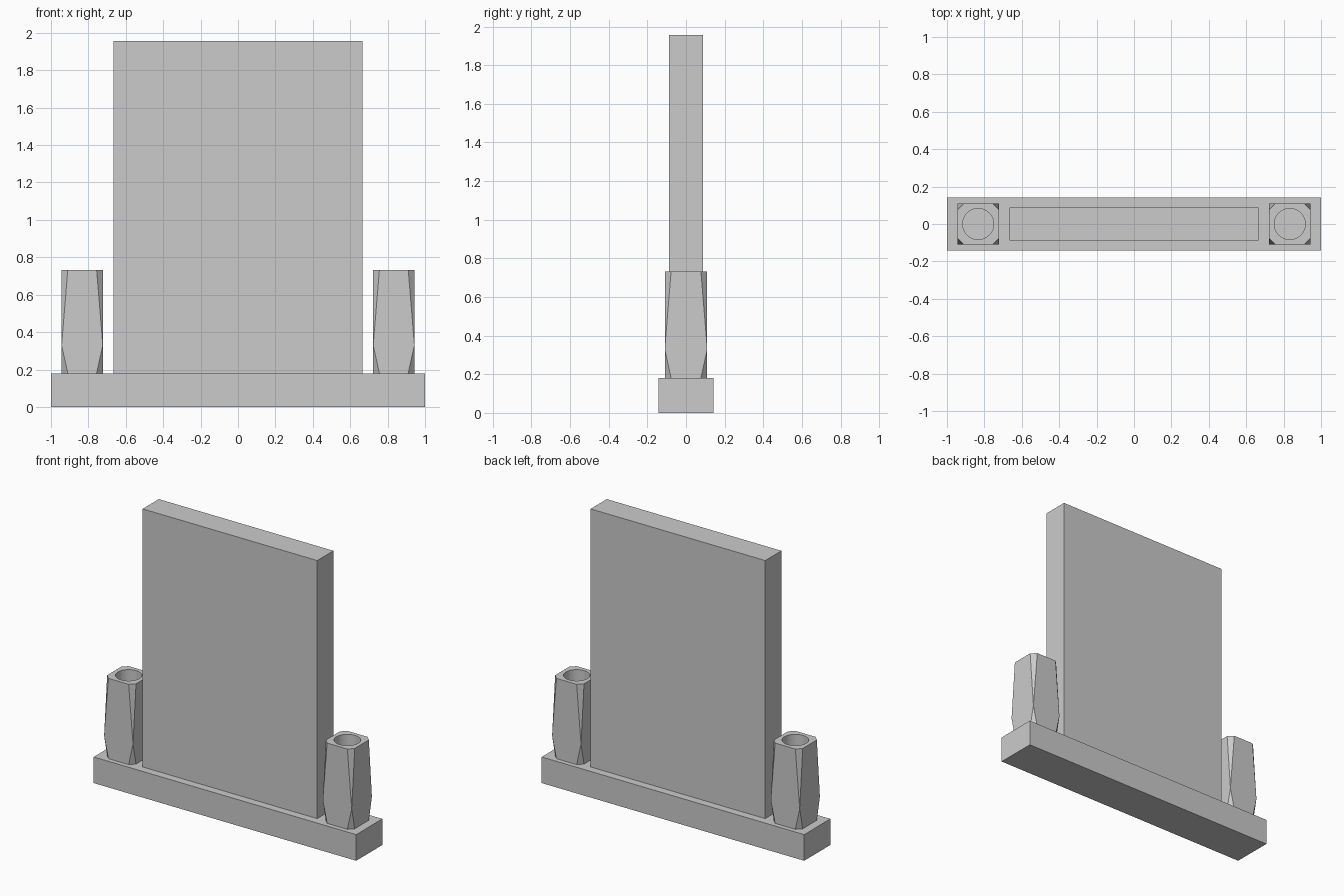
import bpy, bmesh, math

if "Cube" in bpy.data.objects:
    bpy.data.objects.remove(bpy.data.objects["Cube"])

BASE_TOP = 0.18
VASE_TOP = 0.733


def block(name, size, z0):
    bpy.ops.mesh.primitive_cube_add(size=1, location=(0, 0, z0 + size[2] / 2))
    ob = bpy.context.object
    ob.name = name
    ob.scale = size
    bpy.ops.object.transform_apply(location=True, rotation=False, scale=True)
    return ob


def vase(name, x, half=0.11, cut=0.033, waist=0.33, bore=0.083, floor=0.24):
    # Square at the waist, corners chamfered away towards top and bottom
    bm = bmesh.new()
    for sx in (-1, 1):
        for sy in (-1, 1):
            bm.verts.new((sx * half, sy * half, waist))
            for z in (BASE_TOP, VASE_TOP):
                bm.verts.new((sx * (half - cut), sy * half, z))
                bm.verts.new((sx * half, sy * (half - cut), z))
    bmesh.ops.convex_hull(bm, input=bm.verts[:])
    bmesh.ops.dissolve_limit(bm, angle_limit=math.radians(1),
                             verts=bm.verts[:], edges=bm.edges[:])
    bmesh.ops.recalc_face_normals(bm, faces=bm.faces[:])
    mesh = bpy.data.meshes.new(name)
    bm.to_mesh(mesh)
    bm.free()
    ob = bpy.data.objects.new(name, mesh)
    ob.location.x = x
    bpy.context.collection.objects.link(ob)

    # Round bore open at the top
    top = VASE_TOP + 0.1
    bpy.ops.mesh.primitive_cylinder_add(vertices=32, radius=bore, depth=top - floor,
                                        location=(x, 0, (top + floor) / 2))
    cutter = bpy.context.object
    cutter.name = name + "_cutter"
    cutter.hide_render = True
    mod = ob.modifiers.new("bore", 'BOOLEAN')
    mod.operation = 'DIFFERENCE'
    mod.solver = 'EXACT'
    mod.object = cutter
    bpy.ops.object.select_all(action='DESELECT')
    bpy.context.view_layer.objects.active = ob
    ob.select_set(True)
    bpy.ops.object.modifier_apply(modifier=mod.name)
    bpy.data.objects.remove(cutter)
    bpy.ops.object.shade_smooth_by_angle(angle=math.radians(12))


# Plinth and upright slab
block("base", (2.0, 0.284, BASE_TOP), 0)
block("upright_slab", (1.33, 0.176, 1.957 - BASE_TOP), BASE_TOP)

# Flower vases either side
for side, label in ((-1, "left_vase"), (1, "right_vase")):
    vase(label, side * 0.833)
